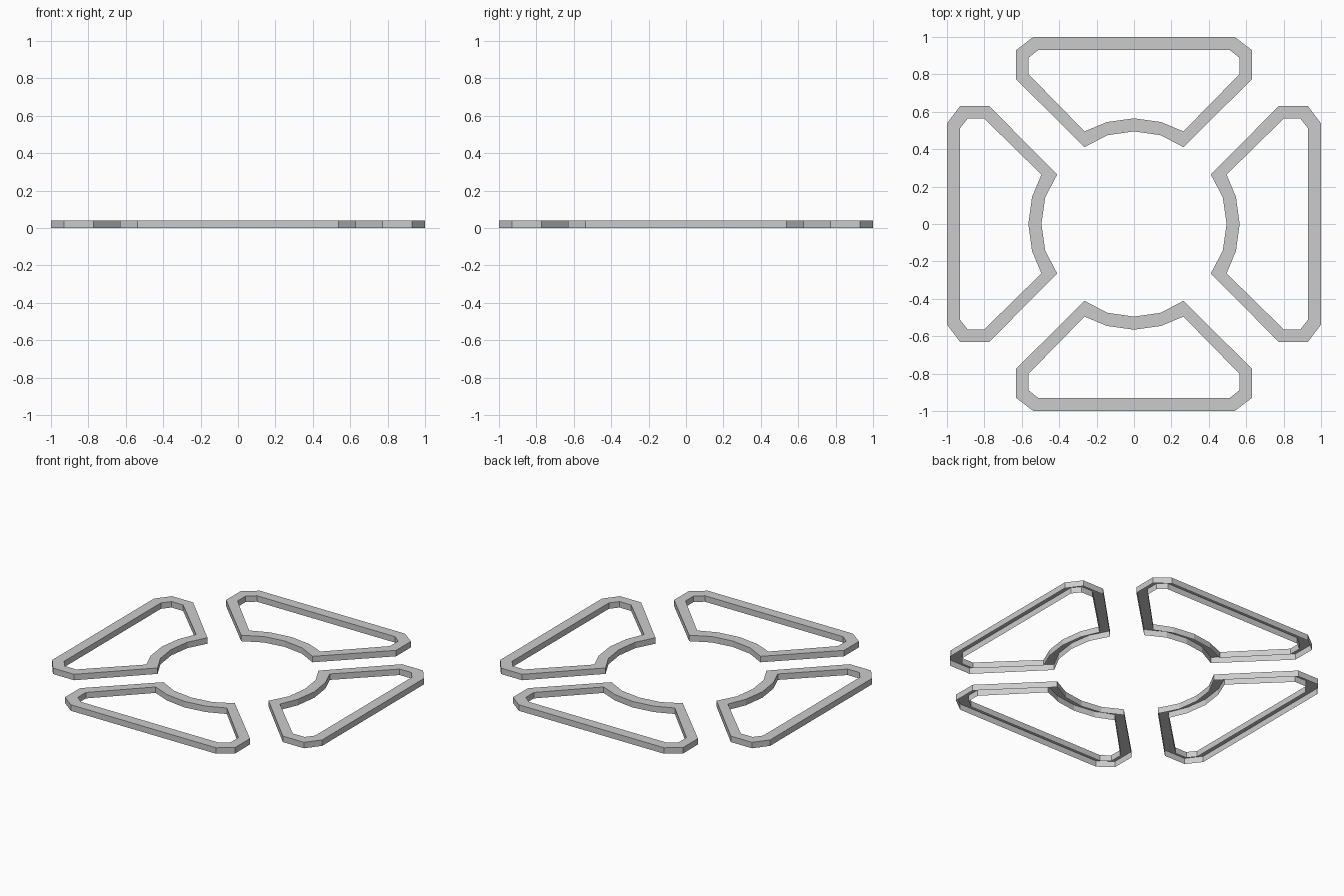
import bpy, bmesh
from mathutils import Matrix
from math import pi

if "Cube" in bpy.data.objects:
    bpy.data.objects.remove(bpy.data.objects["Cube"])

HEIGHT = 0.04

# Half outlines of one frame on the +y side, from the outer edge to the arc centre
OUTER = [(0.538, 1.0), (0.63, 0.93), (0.63, 0.773), (0.264, 0.411), (0.142, 0.475), (0, 0.495)]
INNER = [(0.512, 0.93), (0.565, 0.888), (0.565, 0.802), (0.264, 0.495), (0.145, 0.545), (0, 0.565)]


def mirrored(half):
    return half + [(-x, y) for x, y in reversed(half[:-1])]


def make_frame(name, angle):
    bm = bmesh.new()

    def ring(points, z):
        return [bm.verts.new((x, y, z)) for x, y in points]

    outer, inner = mirrored(OUTER), mirrored(INNER)
    # Outer wall, top face and inner wall; the underside is a hollow channel
    rings = [ring(outer, 0), ring(outer, HEIGHT), ring(inner, HEIGHT), ring(inner, 0)]
    n = len(outer)
    for a, b in zip(rings, rings[1:]):
        for i in range(n):
            j = (i + 1) % n
            bm.faces.new((a[i], b[i], b[j], a[j]))
    bmesh.ops.transform(bm, matrix=Matrix.Rotation(angle, 4, 'Z'), verts=bm.verts)
    bm.normal_update()
    if sum(f.normal.z for f in bm.faces) < 0:
        bmesh.ops.reverse_faces(bm, faces=bm.faces)
    mesh = bpy.data.meshes.new(name)
    bm.to_mesh(mesh)
    bm.free()
    bpy.context.collection.objects.link(bpy.data.objects.new(name, mesh))


# Four identical frames around the centre
for k, side in enumerate(("back", "left", "front", "right")):
    make_frame(side + "_frame", k * pi / 2)
